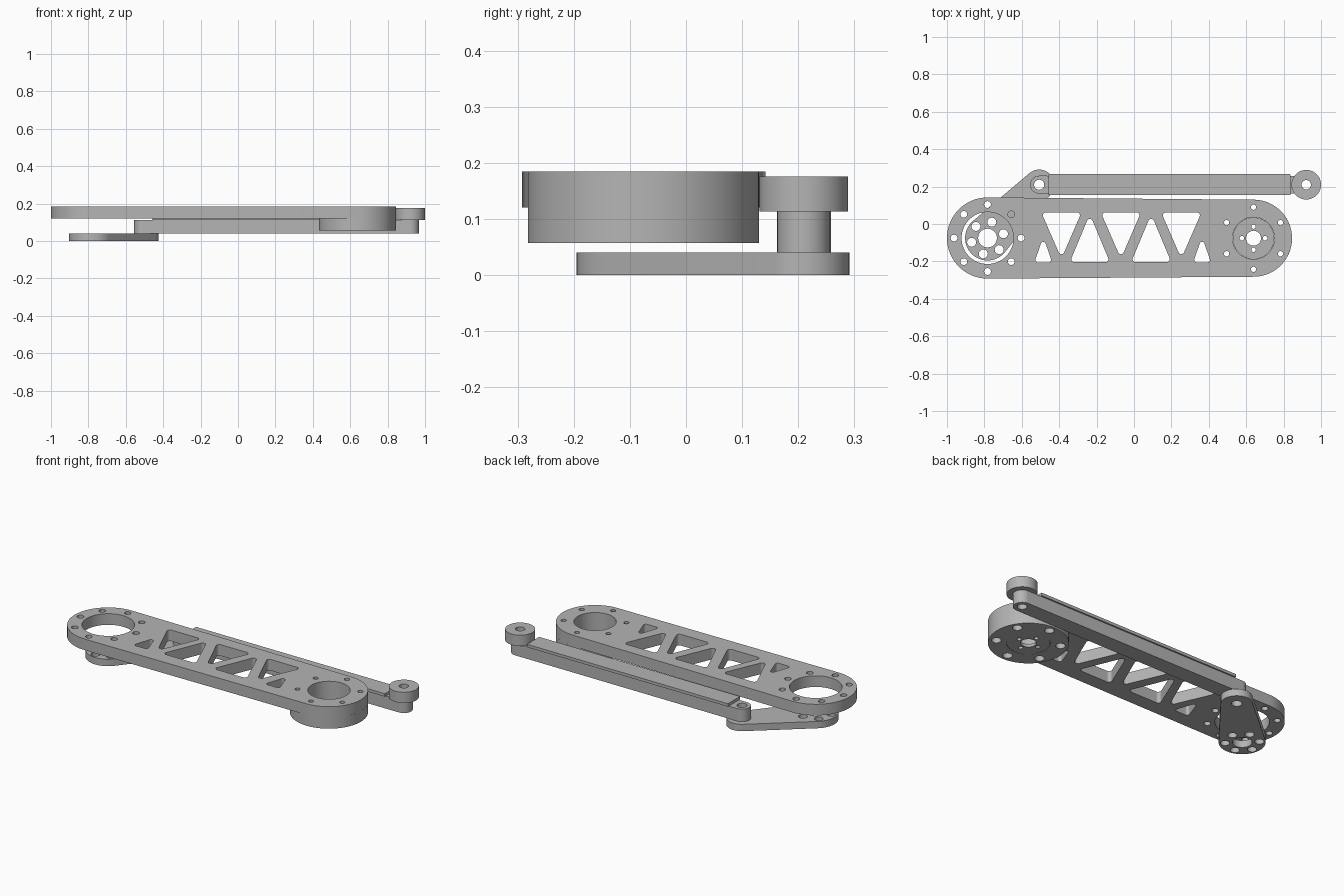
import bpy, bmesh
from math import sin, cos, tau, radians
from mathutils import Vector
from mathutils.geometry import convex_hull_2d

cube = bpy.data.objects.get("Cube")
if cube:
    bpy.data.objects.remove(cube, do_unlink=True)

grey = bpy.data.materials.new("machined grey")
grey.use_nodes = True
grey.diffuse_color = (0.46, 0.46, 0.46, 1)
grey.node_tree.nodes["Principled BSDF"].inputs["Base Color"].default_value = grey.diffuse_color


def circle(centre, r, n=64):
    return [Vector((centre[0] + r * cos(tau * i / n), centre[1] + r * sin(tau * i / n)))
            for i in range(n)]


def hull(*circles):
    """Outline of a band stretched round several (centre, radius) circles."""
    pts = [p for c, r in circles for p in circle(c, r)]
    return [pts[i] for i in convex_hull_2d(pts)]


def hole_ring(centre, ring_r, hole_r, count, start=0):
    """Evenly spaced small holes on a bolt circle."""
    return [circle((centre[0] + ring_r * cos(radians(start) + tau * i / count),
                    centre[1] + ring_r * sin(radians(start) + tau * i / count)), hole_r, 24)
            for i in range(count)]


def plate(name, outline, holes, z0, z1):
    """Flat plate with through holes between two heights."""
    curve = bpy.data.curves.new(name, 'CURVE')
    curve.dimensions = '2D'
    curve.fill_mode = 'BOTH'
    curve.extrude = (z1 - z0) / 2
    for loop in [outline] + holes:
        spline = curve.splines.new('POLY')
        spline.points.add(len(loop) - 1)
        for point, p in zip(spline.points, loop):
            point.co = (p.x, p.y, 0, 1)
        spline.use_cyclic_u = True
    ob = bpy.data.objects.new(name, curve)
    bpy.context.collection.objects.link(ob)
    bpy.ops.object.select_all(action='DESELECT')
    ob.select_set(True)
    bpy.context.view_layer.objects.active = ob
    bpy.ops.object.convert(target='MESH')
    ob = bpy.context.view_layer.objects.active
    bm = bmesh.new()
    bm.from_mesh(ob.data)
    bmesh.ops.remove_doubles(bm, verts=bm.verts, dist=0.00005)
    bmesh.ops.recalc_face_normals(bm, faces=bm.faces)
    bmesh.ops.translate(bm, verts=bm.verts, vec=(0, 0, (z0 + z1) / 2))
    bm.to_mesh(ob.data)
    bm.free()
    ob.data.materials.clear()
    ob.data.materials.append(grey)
    bpy.ops.object.shade_smooth_by_angle(angle=radians(30))
    return ob


# Pivot centres
hub = (-0.783, -0.075)
motor = (0.639, -0.076)
crank_pin = (-0.507, 0.21)
rod_pin = (0.921, 0.21)

# Truss windows: large ones alternate, small ones close each end
corner = 0.016
windows = []
for x in (-0.388, -0.07, 0.253):
    windows.append(hull(((x - 0.083, 0.046), corner), ((x + 0.083, 0.046), corner),
                        ((x, -0.145), corner)))
for x in (-0.236, 0.092):
    windows.append(hull(((x - 0.083, -0.188), corner), ((x + 0.083, -0.188), corner),
                        ((x, 0.011), corner)))
for x in (-0.485, 0.364):
    windows.append(hull(((x - 0.029, -0.192), 0.013), ((x + 0.029, -0.192), 0.013),
                        ((x, -0.108), 0.013)))

# Main link
plate("main_link", hull((hub, 0.217), (motor, 0.206)),
      [circle(hub, 0.139), circle(motor, 0.112)] + windows
      + hole_ring(hub, 0.179, 0.018, 8)
      + hole_ring(motor, 0.166, 0.014, 6, 30), 0.12, 0.185)

# Motor housing under the link, with its rotor disc
plate("motor_housing", circle(motor, 0.206, 96),
      [circle(motor, 0.112)] + hole_ring(motor, 0.166, 0.025, 6, 30), 0.057, 0.12)
plate("rotor_disc", circle(motor, 0.111),
      [circle(motor, 0.04)] + hole_ring(motor, 0.062, 0.012, 4), 0.058, 0.075)

# Crank plate
plate("crank", hull((hub, 0.12), (crank_pin, 0.081)),
      [circle(hub, 0.05), circle(crank_pin, 0.027)]
      + hole_ring(hub, 0.088, 0.024, 6, 15), 0, 0.04)

# Push rod with its wider top flange and end roller
plate("push_rod", hull((crank_pin, 0.048), (rod_pin, 0.047)),
      [circle(crank_pin, 0.027), circle(rod_pin, 0.025)], 0.04, 0.113)
plate("rod_flange", hull(*[((x, 0.21 + s * 0.053), 0.003)
                           for x in (-0.453, 0.835) for s in (-1, 1)]), [], 0.113, 0.13)
plate("end_roller", circle(rod_pin, 0.079), [circle(rod_pin, 0.025)], 0.113, 0.176)
